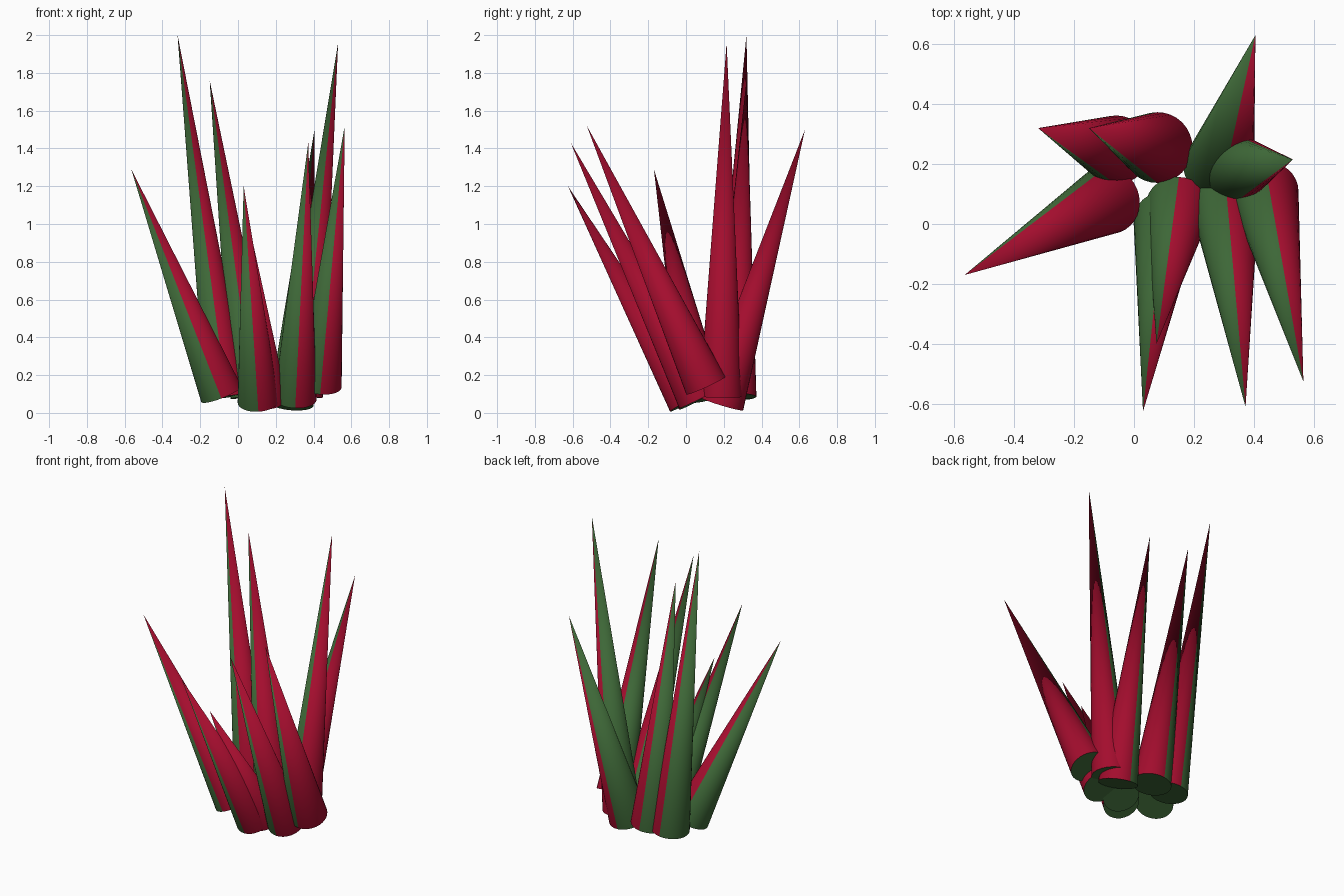
import bpy, bmesh, math
from mathutils import Vector, Matrix

if "Cube" in bpy.data.objects:
    bpy.data.objects.remove(bpy.data.objects["Cube"])


def flat(name, rgb):
    m = bpy.data.materials.new(name)
    m.diffuse_color = (*rgb, 1)
    m.use_nodes = True
    m.node_tree.nodes["Principled BSDF"].inputs["Base Color"].default_value = m.diffuse_color
    return m


GREEN = flat("leaf green", (0.047, 0.135, 0.038))
RED = flat("crimson red", (0.37, 0.004, 0.027))


def spike(name, base, tip, radius, sides=32):
    """Pointed cone from base centre to tip; red on its +x side, green elsewhere."""
    base, tip = Vector(base), Vector(tip)
    axis = tip - base
    length = axis.length
    axis.normalize()
    # local x follows world x so the colour seam runs along the blade
    side = (Vector((1, 0, 0)) - axis * axis.x).normalized()
    rot = Matrix((side, axis.cross(side), axis)).transposed().to_4x4()
    bm = bmesh.new()
    bmesh.ops.create_cone(bm, cap_ends=True, cap_tris=True, segments=sides,
                          radius1=radius, radius2=0, depth=length,
                          matrix=Matrix.Translation((0, 0, length / 2)))
    bmesh.ops.remove_doubles(bm, verts=bm.verts, dist=1e-5)
    bm.normal_update()
    for f in bm.faces:
        cap = f.normal.z < -0.5
        f.material_index = 1 if (not cap and f.normal.x > 0) else 0
    bmesh.ops.transform(bm, verts=bm.verts, matrix=Matrix.Translation(base) @ rot)
    me = bpy.data.meshes.new(name)
    bm.to_mesh(me)
    bm.free()
    me.materials.append(GREEN)
    me.materials.append(RED)
    ob = bpy.data.objects.new(name, me)
    bpy.context.collection.objects.link(ob)
    bpy.ops.object.select_all(action='DESELECT')
    ob.select_set(True)
    bpy.context.view_layer.objects.active = ob
    bpy.ops.object.shade_smooth_by_angle(angle=math.radians(40))


# Leaves: base centre, tip, base radius
leaves = {
    "back_left_leaf_tall": ((-0.06, 0.247, 0.085), (-0.32, 0.32, 2.0), 0.115),
    "back_left_leaf_inner": ((0.078, 0.255, 0.09), (-0.15, 0.32, 1.76), 0.118),
    "left_leaf": ((-0.088, 0.08, 0.10), (-0.565, -0.17, 1.29), 0.115),
    "front_leaf_left": ((0.108, 0.012, 0.06), (0.03, -0.625, 1.2), 0.11),
    "front_leaf_hidden": ((0.15, 0.06, 0.07), (0.075, -0.40, 0.92), 0.11),
    "front_leaf_middle": ((0.303, 0.065, 0.075), (0.372, -0.61, 1.43), 0.113),
    "front_leaf_right": ((0.435, 0.105, 0.145), (0.565, -0.525, 1.52), 0.114),
    "right_leaf_tall": ((0.335, 0.185, 0.09), (0.53, 0.215, 1.96), 0.114),
    "back_leaf": ((0.283, 0.19, 0.048), (0.405, 0.63, 1.5), 0.118),
}
for name, (base, tip, radius) in leaves.items():
    spike(name, base, tip, radius)
